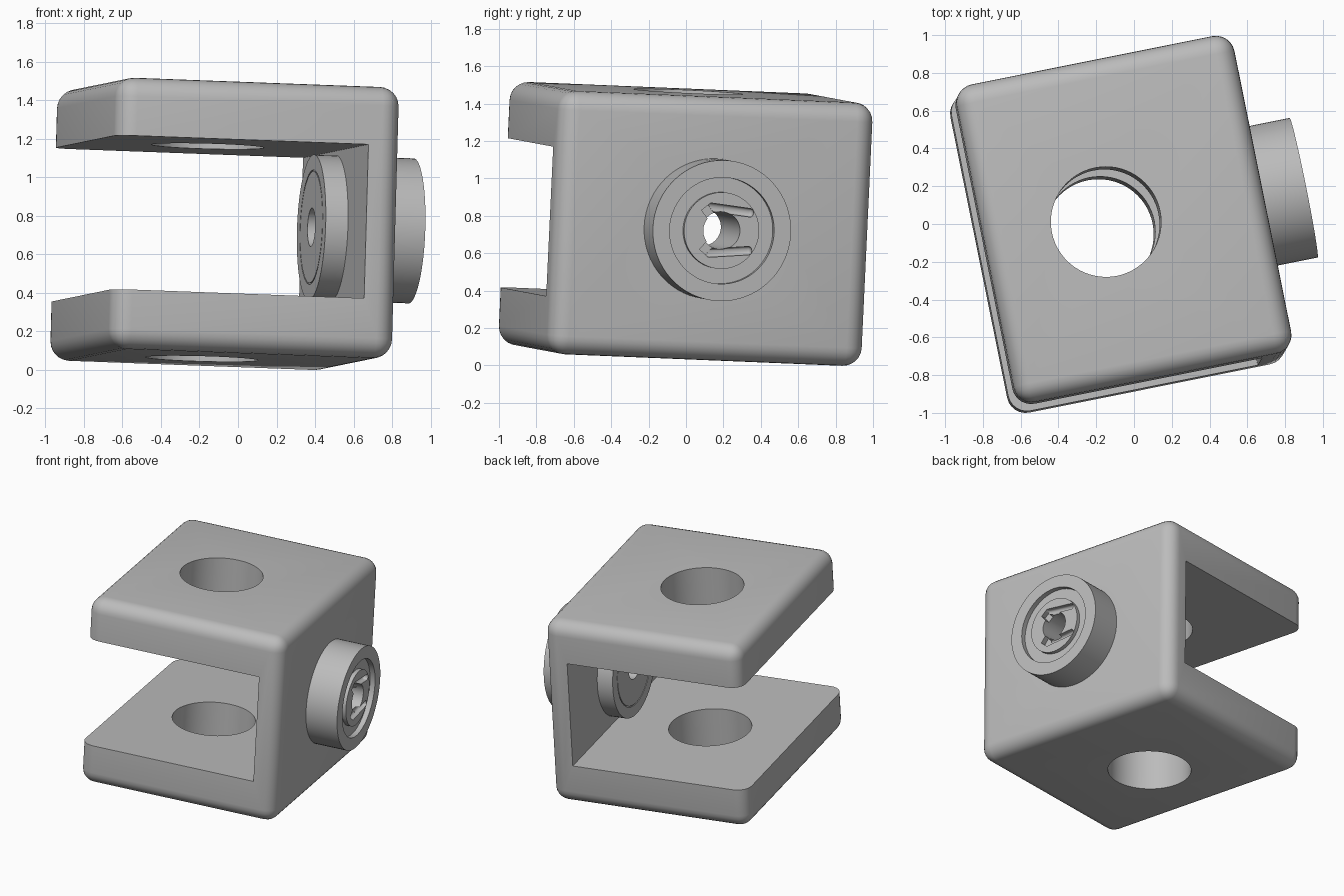
import bpy, bmesh, math
from mathutils import Matrix, Vector

cube = bpy.data.objects.get("Cube")
if cube:
    bpy.data.objects.remove(cube, do_unlink=True)

grey = bpy.data.materials.new("plain grey")
grey.use_nodes = True
GREY = (0.5, 0.5, 0.5, 1)
grey.diffuse_color = GREY
grey.node_tree.nodes["Principled BSDF"].inputs["Base Color"].default_value = GREY

# Resting pose: turned about z and leaning slightly
up = Vector((0.028, 0.047, 1)).normalized()
side = Vector((0.98, 0.198, 0))
side = (side - up * side.dot(up)).normalized()
POSE = Matrix((side, up.cross(side), up)).transposed().to_4x4()
POSE.translation = (-0.07, -0.002, 0.757)


def to_object(name, bm):
    bmesh.ops.recalc_face_normals(bm, faces=bm.faces)
    mesh = bpy.data.meshes.new(name)
    bm.to_mesh(mesh)
    bm.free()
    mesh.materials.append(grey)
    ob = bpy.data.objects.new(name, mesh)
    bpy.context.collection.objects.link(ob)
    return ob


def box(name, size, centre=(0, 0, 0), turn=0, radius=0, segments=6):
    bm = bmesh.new()
    bmesh.ops.create_cube(bm, size=1)
    bmesh.ops.scale(bm, vec=size, verts=bm.verts)
    if radius:
        bmesh.ops.bevel(bm, geom=bm.edges[:], offset=radius, segments=segments,
                        profile=0.5, affect='EDGES')
    bmesh.ops.transform(bm, verts=bm.verts, matrix=Matrix.Translation(centre)
                        @ Matrix.Rotation(turn, 4, 'X'))
    return to_object(name, bm)


def cylinder(name, radius, depth, centre, axis='Z'):
    bm = bmesh.new()
    bmesh.ops.create_cone(bm, cap_ends=True, segments=64, radius1=radius,
                          radius2=radius, depth=depth)
    turn = Matrix.Rotation(math.pi / 2, 4, 'Y') if axis == 'X' else Matrix()
    bmesh.ops.transform(bm, verts=bm.verts, matrix=Matrix.Translation(centre) @ turn)
    return to_object(name, bm)


def lathe(name, profile, steps=64):
    """Revolve a closed (x, radius) outline around the x axis."""
    bm = bmesh.new()
    rings = []
    for i in range(steps):
        a = math.tau * i / steps
        rings.append([bm.verts.new((x, r * math.cos(a), r * math.sin(a)))
                      for x, r in profile])
    n = len(profile)
    for i in range(steps):
        here, after = rings[i], rings[(i + 1) % steps]
        for j in range(n):
            k = (j + 1) % n
            bm.faces.new((here[j], here[k], after[k], after[j]))
    return to_object(name, bm)


def cut(ob, cutters):
    bpy.context.view_layer.objects.active = ob
    for cutter in cutters:
        mod = ob.modifiers.new("cut", 'BOOLEAN')
        mod.operation = 'DIFFERENCE'
        mod.solver = 'EXACT'
        mod.object = cutter
        bpy.ops.object.modifier_apply(modifier=mod.name)
        bpy.data.objects.remove(cutter, do_unlink=True)


def finish(ob):
    ob.data.transform(POSE)
    bpy.ops.object.select_all(action='DESELECT')
    ob.select_set(True)
    bpy.context.view_layer.objects.active = ob
    bpy.ops.object.shade_smooth_by_angle(angle=math.radians(30))


# Rounded block hollowed to a C-shaped bracket, with holes in plates and wall
bracket = box("bracket", (1.5, 1.716, 1.41), radius=0.1)
cut(bracket, [
    box("gap_cutter", (2, 3, 0.8), centre=(-0.422, 0, 0)),
    cylinder("plate_hole_cutter", 0.292, 2, (-0.1, 0, 0)),
    cylinder("wall_hole_cutter", 0.33, 0.6, (0.7, 0, 0), 'X'),
])
finish(bracket)

# Round boss through the wall: rim, ring recess, hub and bore
boss = lathe("boss", [
    (0.46, 0.1), (0.46, 0.29), (0.466, 0.29), (0.466, 0.297), (0.46, 0.297),
    (0.46, 0.377), (0.988, 0.377), (0.988, 0.285), (0.95, 0.285),
    (0.95, 0.205), (0.98, 0.205), (0.98, 0.1)])

# Keyway sunk into the hub: two straight slots, each joined to the bore
slots = []
for s in (1, -1):
    slots.append(box("arm_cutter", (0.1, 0.25, 0.045), (0.99, 0.045, s * 0.112),
                     -s * 0.1, radius=0.018, segments=3))
    slots.append(box("link_cutter", (0.1, 0.05, 0.08), (0.99, -0.07, s * 0.09),
                     s * math.radians(40)))
cut(boss, slots)
finish(boss)
